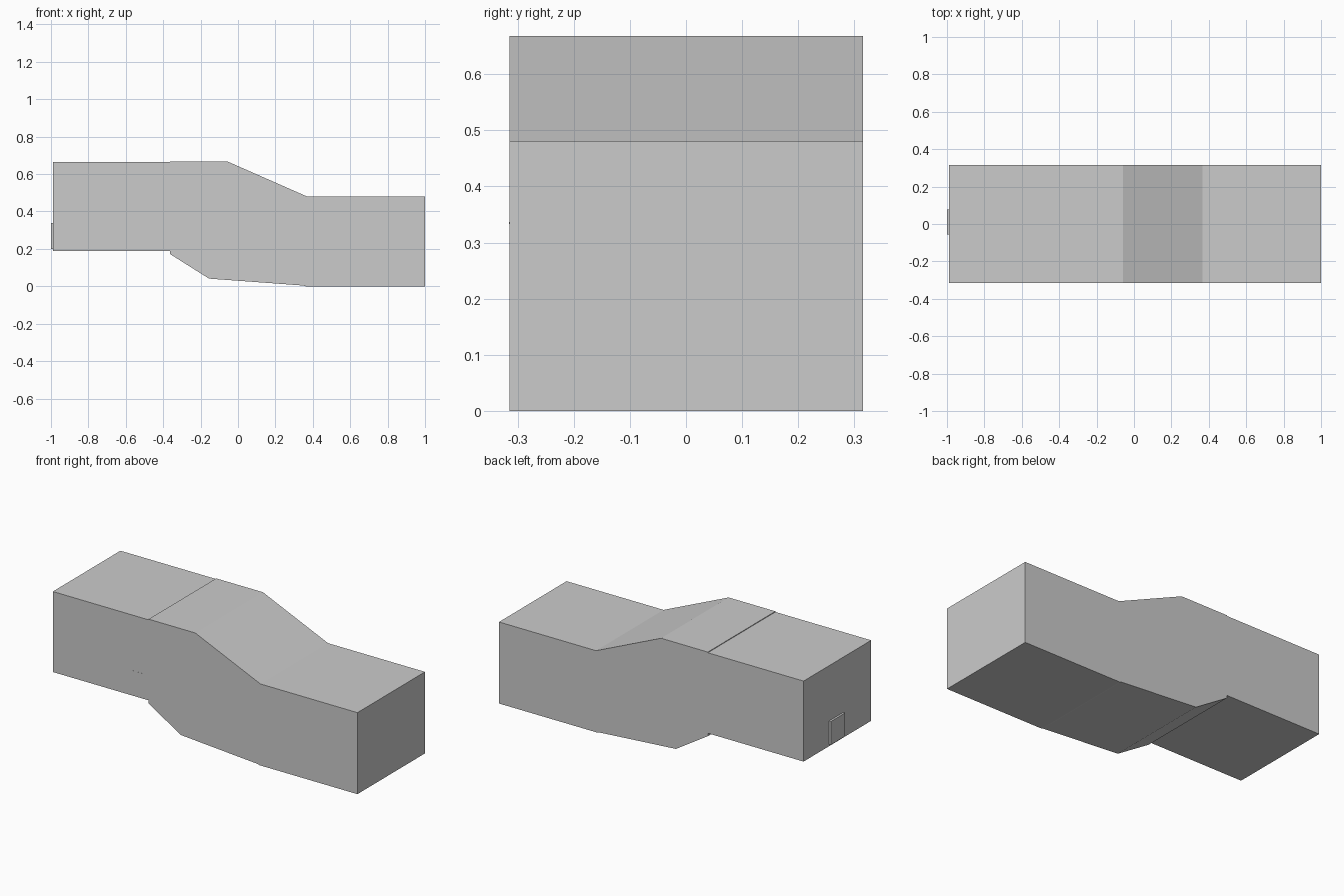
import bpy, bmesh

if "Cube" in bpy.data.objects:
    bpy.data.objects.remove(bpy.data.objects["Cube"])

HALF_WIDTH = 0.315


def prism(name, profile, y0, y1):
    """Extrude a closed x-z outline from y0 to y1."""
    bm = bmesh.new()
    face = bm.faces.new([bm.verts.new((x, y0, z)) for x, z in profile])
    ext = bmesh.ops.extrude_face_region(bm, geom=[face])
    verts = [g for g in ext["geom"] if isinstance(g, bmesh.types.BMVert)]
    bmesh.ops.translate(bm, vec=(0, y1 - y0, 0), verts=verts)
    bmesh.ops.recalc_face_normals(bm, faces=bm.faces[:])
    mesh = bpy.data.meshes.new(name)
    bm.to_mesh(mesh)
    bm.free()
    obj = bpy.data.objects.new(name, mesh)
    bpy.context.collection.objects.link(obj)
    return obj


def box(name, x0, x1, y0, y1, z0, z1):
    return prism(name, [(x0, z0), (x1, z0), (x1, z1), (x0, z1)], y0, y1)


# Stepped hall: raised left wing, sloping middle, low right wing
outline = [
    (-0.988, 0.189), (-0.363, 0.189), (-0.363, 0.172), (-0.155, 0.041),
    (0.35, 0.004), (0.36, 0.0), (1.0, 0.0),
    (1.0, 0.481), (0.367, 0.481), (-0.058, 0.668), (-0.363, 0.668),
    (-0.363, 0.664), (-0.988, 0.664),
]
prism("hall_body", outline, -HALF_WIDTH, HALF_WIDTH)

# Raised door panel on the left end wall
box("end_door", -1.0, -0.98, -0.055, 0.077, 0.2, 0.338)

# Thin lintel over the flush side door on the front wall
box("side_door_lintel", -0.47, -0.4, -HALF_WIDTH - 0.0008, -0.305, 0.333, 0.337)
